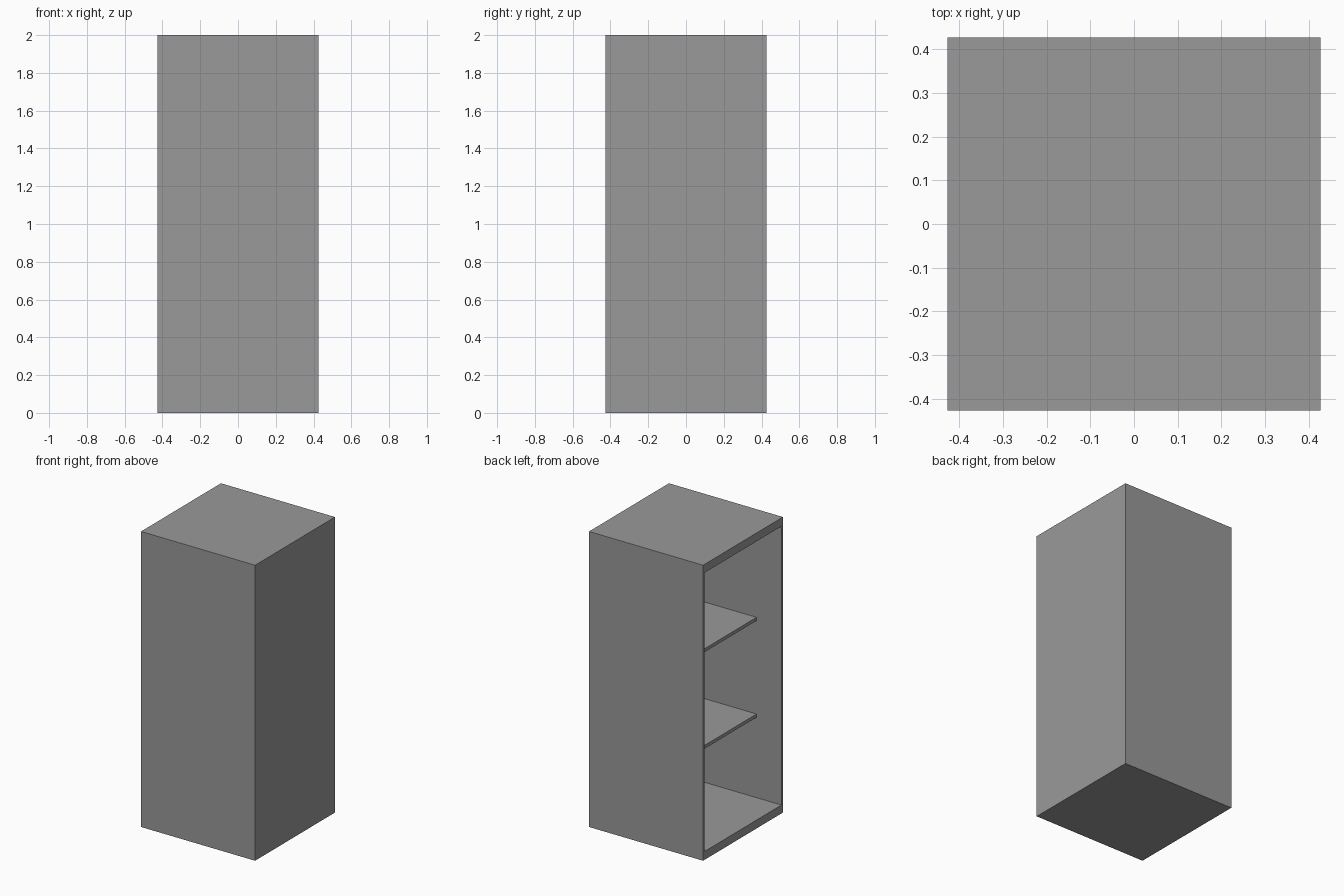
import bpy
import bmesh
from mathutils import Matrix, Vector

cube = bpy.data.objects.get("Cube")
if cube:
    bpy.data.objects.remove(cube, do_unlink=True)

WIDTH, HEIGHT = 0.854, 2.0
HALF = WIDTH / 2
WALL = 0.023          # side and rear panels
SLAB = 0.057          # top and bottom panels
SHELF = 0.023
SHELF_SETBACK = 0.182

grey = bpy.data.materials.new("plain_grey")
grey.use_nodes = True
colour = (0.32, 0.32, 0.32, 1)
grey.diffuse_color = colour
grey.node_tree.nodes["Principled BSDF"].inputs["Base Color"].default_value = colour


def box(low, high):
    """Return a bmesh box spanning two corners."""
    low, high = Vector(low), Vector(high)
    bm = bmesh.new()
    place = Matrix.Translation((low + high) / 2) @ Matrix.Diagonal((*(high - low), 1))
    bmesh.ops.create_cube(bm, size=1, matrix=place)
    return bm


def finish(bm, name):
    bmesh.ops.recalc_face_normals(bm, faces=bm.faces)
    mesh = bpy.data.meshes.new(name)
    bm.to_mesh(mesh)
    bm.free()
    mesh.materials.append(grey)
    bpy.context.collection.objects.link(bpy.data.objects.new(name, mesh))


# Cabinet carcass: a solid block hollowed out from its open -x side
bm = box((-HALF, -HALF, 0), (HALF, HALF, HEIGHT))
bm.normal_update()
opening = min(bm.faces, key=lambda f: f.calc_center_median().x)
bmesh.ops.inset_individual(bm, faces=[opening], thickness=WALL)
for v in opening.verts:
    v.co.z = SLAB if v.co.z < HEIGHT / 2 else HEIGHT - SLAB
rear = bmesh.ops.extrude_discrete_faces(bm, faces=[opening])["faces"][0]
for v in rear.verts:
    v.co.x = HALF - WALL
finish(bm, "cabinet_carcass")

# Two shelves set back from the opening
for name, top in (("lower_shelf", 0.627), ("upper_shelf", 1.281)):
    inner = HALF - WALL
    finish(box((-HALF + SHELF_SETBACK, -inner, top - SHELF), (inner, inner, top)), name)
